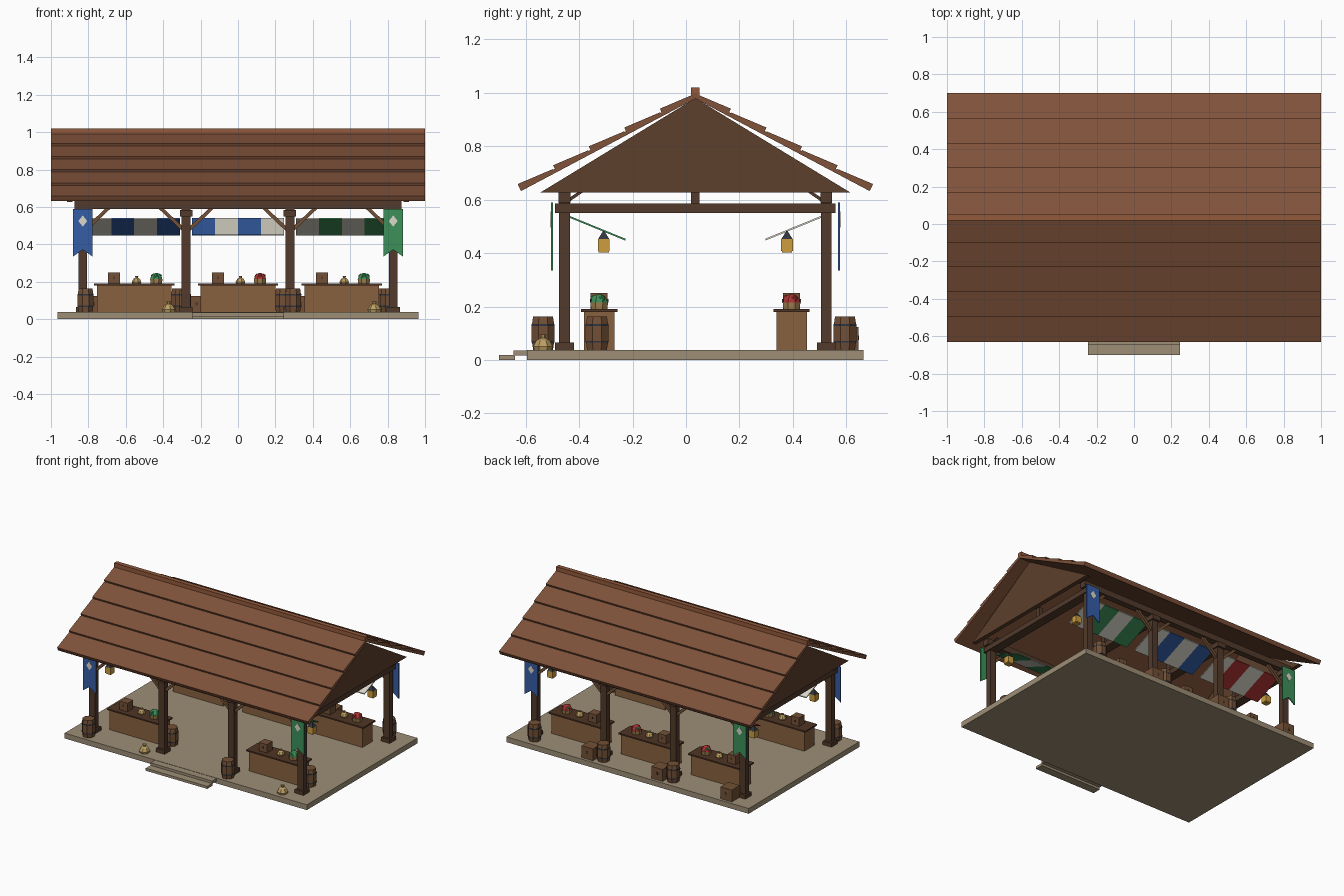
import bpy, bmesh, math
from mathutils import Vector

if "Cube" in bpy.data.objects:
    bpy.data.objects.remove(bpy.data.objects["Cube"])

CY = 0.035  # building centre line in y
COLORS = dict(
    stone=(.34, .27, .18), dark=(.085, .042, .024), wood=(.25, .12, .05), cask=(.17, .08, .037),
    roof=(.215, .085, .042), ridge=(.29, .10, .045), gable=(.11, .05, .025), blue=(.035, .11, .38),
    green=(.045, .28, .10), red=(.42, .035, .035), white=(.72, .69, .60), iron=(.03, .035, .05),
    glow=(.62, .34, .05), sack=(.50, .34, .12), top=(.08, .036, .018), wicker=(.36, .22, .08))
MATS = {}
for n, c in COLORS.items():
    MATS[n] = bpy.data.materials.new(n)
    MATS[n].diffuse_color = (*c, 1)


def finish(name, bm, mat):
    bmesh.ops.recalc_face_normals(bm, faces=bm.faces)
    me = bpy.data.meshes.new(name)
    bm.to_mesh(me)
    bm.free()
    me.materials.append(MATS[mat])
    ob = bpy.data.objects.new(name, me)
    bpy.context.collection.objects.link(ob)
    return ob


def box(name, mat, x0, x1, y0, y1, z0, z1):
    bm = bmesh.new()
    bmesh.ops.create_cube(bm, size=1)
    for v in bm.verts:
        v.co = ((x0 + x1) / 2 + v.co.x * (x1 - x0), (y0 + y1) / 2 + v.co.y * (y1 - y0),
                (z0 + z1) / 2 + v.co.z * (z1 - z0))
    return finish(name, bm, mat)


def prism(name, mat, pts, vec):
    """Closed extrusion of a planar polygon along vec."""
    bm = bmesh.new()
    a = [bm.verts.new(p) for p in pts]
    b = [bm.verts.new(Vector(p) + Vector(vec)) for p in pts]
    bm.faces.new(a)
    bm.faces.new(b)
    for k in range(len(a)):
        j = (k + 1) % len(a)
        bm.faces.new((a[k], a[j], b[j], b[k]))
    return finish(name, bm, mat)


def lathe(name, mat, x, y, profile, n=8):
    """Stack of n-sided rings given as (radius, z)."""
    bm = bmesh.new()
    rings = [[bm.verts.new((x + r * math.cos(2 * math.pi * (k + .5) / n),
                            y + r * math.sin(2 * math.pi * (k + .5) / n), z))
              for k in range(n)] for r, z in profile]
    for a, b in zip(rings, rings[1:]):
        for k in range(n):
            bm.faces.new((a[k], a[(k + 1) % n], b[(k + 1) % n], b[k]))
    bm.faces.new(rings[0])
    bm.faces.new(rings[-1])
    return finish(name, bm, mat)


def ball(name, mat, x, y, z, r):
    bm = bmesh.new()
    bmesh.ops.create_icosphere(bm, subdivisions=1, radius=r)
    bmesh.ops.translate(bm, verts=bm.verts, vec=(x, y, z))
    finish(name, bm, mat)


def barrel(x, y):
    z = .038
    lathe('barrel', 'cask', x, y, [(.040, z), (.046, z + .035), (.046, z + .09), (.040, z + .125)], 8)
    for h in (.027, .09):
        lathe('barrel_hoop', 'iron', x, y, [(.047, z + h), (.047, z + h + .007)], 8)


def crate(x, y, z, s):
    h = s / 2
    box('crate', 'cask', x - h, x + h, y - h, y + h, z, z + s * .95)
    box('crate_latch', 'dark', x - s * .08, x + s * .08, y - h - .003, y + h + .003, z + s * .4, z + s * .6)


def sack(x, y, z, s):
    lathe('sack', 'sack', x, y, [(.032 * s, z), (.036 * s, z + .012 * s), (.024 * s, z + .034 * s),
                                 (.009 * s, z + .042 * s), (.013 * s, z + .055 * s)], 7)


def counter(cx, y, main, other):
    box('counter_body', 'wood', cx - .2, cx + .2, y - .057, y + .057, .001, .18)
    box('counter_top', 'top', cx - .215, cx + .215, y - .068, y + .068, .18, .19)
    crate(cx - .107, y, .19, .064)
    sack(cx + .014, y, .19, .75)
    bx = cx + .118
    lathe('basket', 'wicker', bx, y, [(.033, .19), (.036, .216)], 8)
    lathe('produce_heap', main, bx, y, [(.034, .215), (.031, .228), (.020, .241), (.008, .246)], 8)
    for k in range(3):
        a = k * math.tau / 3 + .5
        ball('produce', other if k == 1 else main, bx + .02 * math.cos(a), y + .02 * math.sin(a), .23, .014)


# platform and steps
box('platform', 'stone', -.965, .965, -.595, .665, 0, .038)
box('upper_step', 'stone', -.245, .245, -.645, -.595, .016, .036)
box('lower_step', 'stone', -.245, .245, -.70, -.640, 0, .018)

# timber frame
POSTS = (-.83, -.277, .277, .83)
for x in POSTS:
    for y in (CY - .49, CY + .49):
        box('post', 'dark', x - .024, x + .024, y - .02, y + .02, .001, .6)
        box('post_base', 'dark', x - .035, x + .035, y - .035, y + .035, .001, .065)
        for s in (-1, 1):
            if abs(x + s * .1) < .85:
                prism('brace', 'cask', [(x + s * a, y - .01, z) for a, z in
                      ((.015, .465), (.015, .492), (.125, .595), (.152, .595))], (0, .02, 0))
        t = 1 if y < CY else -1
        prism('cross_brace', 'dark', [(x - .01, y + t * a, z) for a, z in
              ((.015, .59), (.015, .605), (.05, .628), (.07, .628))], (.02, 0, 0))
    box('tie_beam', 'dark', x - .033, x + .033, CY - .525, CY + .525, .55, .585)
    box('king_post', 'dark', x - .016, x + .016, CY - .016, CY + .016, .58, .66)
for y in (CY - .49, CY + .49):
    box('wall_plate', 'dark', -.875, .875, y - .022, y + .022, .588, .632)

# gable ends
for x in (-.915, .885):
    prism('gable', 'gable', [(x, CY - .58, .627), (x, CY + .58, .627), (x, CY, .98)], (.03, 0, 0))


# roof: smooth deck below, stepped plank courses above, ridge cap
def under(d):
    return .978 - .53 * d


for s in (-1, 1):
    prism('roof_deck', 'roof', [(-1, CY + s * d, under(d) + h) for d, h in
          ((.652, 0), (0, 0), (0, .016), (.659, .016))], (2, 0, 0))
    for i in range(5):
        d = .665 - .133 * i
        prism('roof_course', 'roof', [(-1, CY + s * a, under(a) + h) for a, h in
              ((d - .007, .014), (d, .033), (d - .133, .019), (d - .133, .014))], (2, 0, 0))
box('ridge_cap', 'ridge', -1, 1, CY - .016, CY + .016, .985, 1.02)

# striped awnings, sloping inward
for cx, s, col in ((-.555, -1, 'blue'), (.555, -1, 'green'),
                   (-.555, 1, 'red'), (0, 1, 'blue'), (.555, 1, 'green')):
    for k in range(4):
        x0 = cx - .245 + k * .1225
        c = ('white', col) if s < 0 else (col, 'white')
        prism('awning_stripe', c[k % 2], [(x0, CY + s * a, z) for a, z in
              ((.475, .534), (.475, .541), (.262, .454), (.262, .447))], (.1225, 0, 0))

# swallowtail banners and hanging lanterns on the corners
for sx in (-1, 1):
    for s in (-1, 1):
        x, y = sx * .83, CY + s * .537
        prism('banner', 'blue' if sx * s > 0 else 'green', [(x + a, y - .004, z) for a, z in
              ((-.052, .59), (.052, .59), (.052, .335), (0, .372), (-.052, .335))], (0, .008, 0))
        prism('banner_diamond', 'white', [(x + a, y + s * .004, z) for a, z in
              ((-.024, .525), (0, .555), (.024, .525), (0, .495))], (0, s * .002, 0))
        lx, ly = sx * .805, CY + s * .343
        lathe('lantern_base', 'glow', lx, ly, [(.027, .402), (.027, .408)], 4)
        lathe('lantern_glass', 'glow', lx, ly, [(.031, .408), (.031, .452)], 4)
        lathe('lantern_cap', 'iron', lx, ly, [(.030, .452), (.004, .482)], 4)

# stalls: two at the front, three at the back
for cx in (-.555, .555):
    counter(cx, CY - .36, 'green', 'red')
for cx in (-.555, 0, .555):
    counter(cx, CY + .36, 'red', 'green')

# barrels, crates and sacks around the posts
for x, y in ((-.815, -.535), (.295, -.535), (-.295, -.333), (.805, -.333),
             (.79, .595), (.24, .595), (-.315, .595)):
    barrel(x, y)
for x in (.335, -.22, -.772):
    crate(x, .6, .038, .09)
for x in (-.37, .73):
    sack(x, -.535, .038, 1.05)

for m in bpy.data.materials:
    if m.users and not m.is_grease_pencil:
        m.use_nodes = True
        m.node_tree.nodes["Principled BSDF"].inputs["Base Color"].default_value = m.diffuse_color
